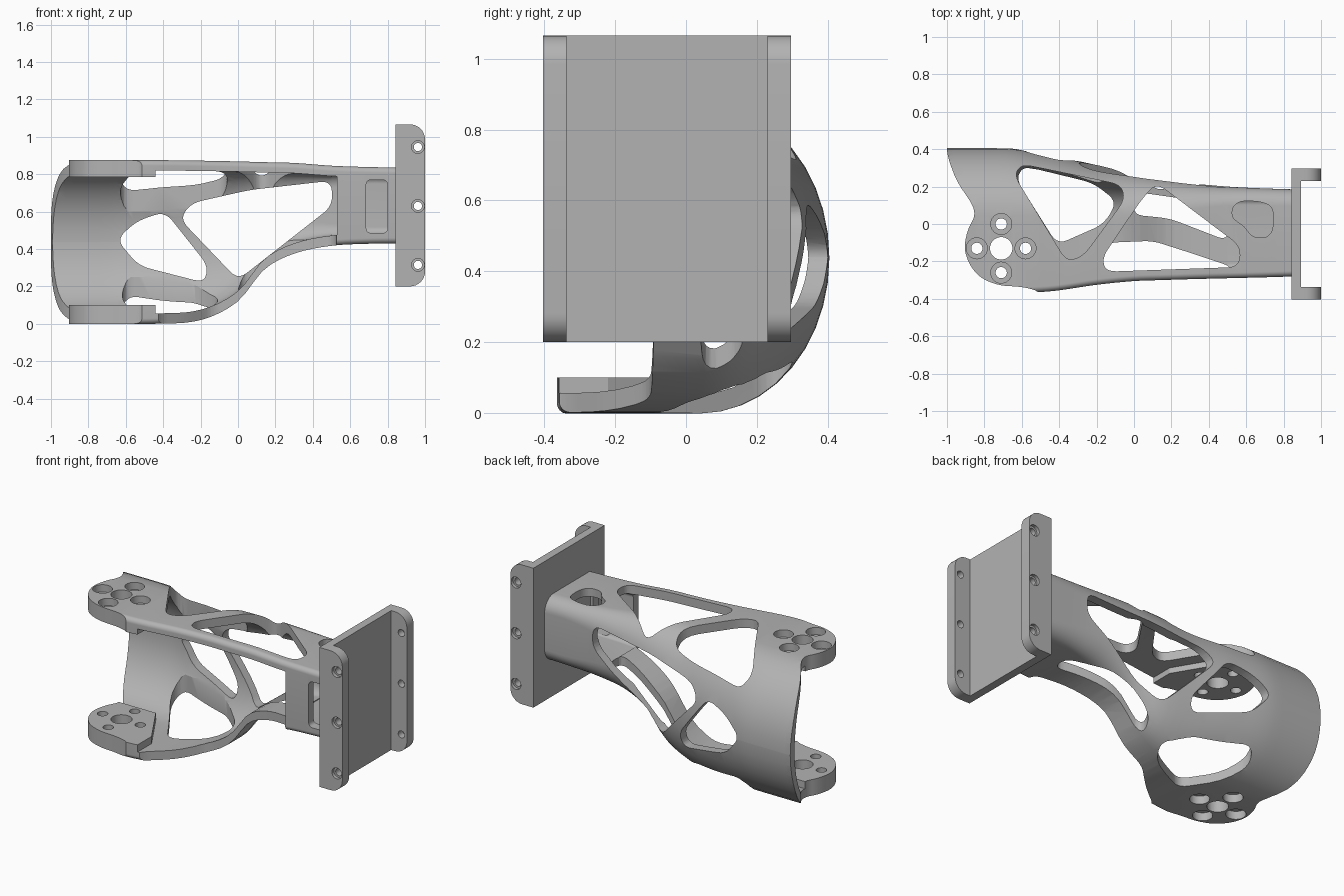
import bpy, bmesh, math
from mathutils import Vector

old = bpy.data.objects.get("Cube")
if old:
    bpy.data.objects.remove(old, do_unlink=True)

grey = bpy.data.materials.new("satin grey")
grey.use_nodes = True
grey.diffuse_color = (0.45, 0.45, 0.45, 1)
grey.node_tree.nodes["Principled BSDF"].inputs["Base Color"].default_value = grey.diffuse_color


def skin(name, rings):
    """Solid skinned over a list of equal point rings, closed at both ends."""
    bm = bmesh.new()
    loops = [[bm.verts.new(p) for p in ring] for ring in rings]
    n = len(loops[0])
    for a, b in zip(loops, loops[1:]):
        for i in range(n):
            j = (i + 1) % n
            bm.faces.new((a[i], a[j], b[j], b[i]))
    bm.faces.new(loops[0])
    bm.faces.new(loops[-1])
    bmesh.ops.recalc_face_normals(bm, faces=bm.faces)
    bmesh.ops.triangulate(bm, faces=[f for f in bm.faces if len(f.verts) == 4])
    mesh = bpy.data.meshes.new(name)
    bm.to_mesh(mesh)
    bm.free()
    mesh.materials.append(grey)
    obj = bpy.data.objects.new(name, mesh)
    bpy.context.collection.objects.link(obj)
    return obj


def fillet(points, r):
    """Round every corner of a polygon."""
    out, n = [], len(points)
    for i in range(n):
        p, a, b = (Vector(points[k % n]) for k in (i, i - 1, i + 1))
        s = p + (a - p).normalized() * min(r, (a - p).length * 0.45)
        e = p + (b - p).normalized() * min(r, (b - p).length * 0.45)
        for k in range(6):
            t = k / 5
            out.append(s * (1 - t) ** 2 + p * 2 * t * (1 - t) + e * t * t)
    return out


def prism(name, points, axis, lo, hi, r=0):
    pts = fillet(points, r) if r else points
    if axis == "z":
        return skin(name, [[(a, b, h) for a, b in pts] for h in (lo, hi)])
    return skin(name, [[(a, h, b) for a, b in pts] for h in (lo, hi)])


def disc(u, v, r, axis, lo, hi):
    ring = [(u + r * math.cos(k * math.tau / 32), v + r * math.sin(k * math.tau / 32))
            for k in range(32)]
    return prism("hole_cutter", ring, axis, lo, hi)


def combine(obj, tool, mode="DIFFERENCE"):
    mod = obj.modifiers.new("combine", "BOOLEAN")
    mod.operation, mod.solver, mod.object = mode, "EXACT", tool
    bpy.context.view_layer.update()
    bpy.context.view_layer.objects.active = obj
    bpy.ops.object.modifier_apply(modifier=mod.name)
    bpy.data.objects.remove(tool, do_unlink=True)


# Stations along the arm: x, bottom, top, front, back, back corner radii in y and z
KEYS = [
    (-1.2, 0, .875, -.37, .405, .36, .437),
    (-.7, 0, .875, -.37, .405, .36, .437),
    (-.45, 0, .875, -.36, .37, .33, .43),
    (-.2, .02, .872, -.325, .315, .28, .4),
    (0, .12, .868, -.305, .275, .22, .3),
    (.14, .29, .864, -.3, .245, .17, .22),
    (.3, .375, .86, -.295, .22, .14, .17),
    (.5, .417, .845, -.29, .2, .1, .12),
    (.7, .428, .838, -.285, .19, .09, .09),
    (.86, .43, .835, -.28, .185, .09, .09),
]


def station(x):
    """Smoothly interpolated section values at x."""
    i = max(k for k in range(len(KEYS) - 1) if KEYS[k][0] <= x + 1e-6)
    p, q = KEYS[i], KEYS[i + 1]
    before, after = KEYS[max(i - 1, 0)], KEYS[min(i + 2, len(KEYS) - 1)]
    h = q[0] - p[0]
    t = (x - p[0]) / h
    vals = []
    for c in range(1, 7):
        m0 = (q[c] - before[c]) / (q[0] - before[0]) * h
        m1 = (after[c] - p[c]) / (after[0] - p[0]) * h
        if i == 0:
            m1 = 0
        elif i == 1:
            m0 = 0
        vals.append((2*t**3 - 3*t*t + 1) * p[c] + (t**3 - 2*t*t + t) * m0
                    + (3*t*t - 2*t**3) * q[c] + (t**3 - t*t) * m1)
    return vals


def arm(name, x0, x1, wall=0, front=None):
    """Arm volume, inset by the wall, with a flat front and a round back."""
    rings, steps = [], max(4, int((x1 - x0) / 0.045))
    for s in range(steps + 1):
        x = x0 + (x1 - x0) * s / steps
        lo, hi, f, b, ry, rz = station(x)
        lo, hi, b = lo + wall, hi - wall, b - wall
        f = f + wall if front is None else front
        ry, rz = max(ry - wall, .02), min(max(rz - wall, .02), (hi - lo) / 2 - .001)
        fr = .03
        ring = []
        for cy, cz, ay, az, start in ((b - ry, hi - rz, ry, rz, 0), (f + fr, hi - fr, fr, fr, 1),
                                      (f + fr, lo + fr, fr, fr, 2), (b - ry, lo + rz, ry, rz, 3)):
            for k in range(11):
                a = (start + k / 10) * math.pi / 2
                ring.append((x, cy + ay * math.cos(a), cz + az * math.sin(a)))
        rings.append(ring)
    return skin(name, rings)


# Arm shell: open cavity, keeping thick pads at the fork ears, then a closed hollow neck
body = arm("arm_shell", -1.05, .855)
cavity = arm("cavity_cutter", -1.15, .53, .055, -1)
PAD = [(-1.3, -1.3), (-.44, -1.3), (-.44, -.22), (-.6, .05), (-1.3, .05)]
for lo, hi in ((-.2, .1), (.785, 1.1)):
    combine(cavity, prism("pad_keeper", PAD, "z", lo, hi))
combine(body, cavity)
combine(body, arm("neck_cutter", .5, .82, .05))

# Fork end outline, including the rounded ears
END = [(-1.3, .45), (-1, .45), (-1, .37), (-.95, .23), (-.86, .1), (-.85, .04), (-.89, -.03),
       (-.91, -.13), (-.88, -.22), (-.82, -.29), (-.72, -.33), (-.6, -.335), (-.5, -.36),
       (-.45, -.5), (-1.3, -.5)]
combine(body, prism("end_cutter", END, "z", -.3, 1.3, .06))

# Lower front edge sweeps back into a narrow rail
RAIL = [(-.5, -.5), (-.42, -.34), (-.28, -.23), (-.14, -.1), (.1, -.09), (.35, -.17),
        (.527, -.23), (.527, -.5)]
combine(body, prism("rail_cutter", RAIL, "z", -.2, .65, .05))

# Triangular lightening windows in the top, bottom and back walls
TOP_A = [(-.64, .26), (-.6, .32), (-.07, .21), (-.05, .13), (-.27, -.17), (-.36, -.2)]
TOP_B = [(.04, .13), (.12, .22), (.57, -.12), (.56, -.23), (-.15, -.255), (-.17, -.18)]
TOP_C = [(.525, .09), (.57, .125), (.68, .12), (.745, .09), (.745, -.03), (.71, -.075),
         (.63, -.07), (.59, -.01), (.525, .03)]
LOW_A = [(-.63, .24), (-.59, .31), (-.22, .22), (-.09, .12), (-.16, 0), (-.41, -.11)]
LOW_B = [(-.01, .05), (.19, .03), (.5, -.09), (.51, .02), (.3, .13), (.02, .17)]
for pts, lo, hi in ((TOP_A, .6, 1.2), (TOP_B, .65, 1.2), (TOP_C, .65, 1.2),
                    (LOW_A, -.2, .25), (LOW_B, -.2, .5)):
    combine(body, prism("window_cutter", pts, "z", lo, hi, .06))
BACK_A = [(-.65, .45), (-.54, .55), (-.39, .6), (-.16, .31), (-.18, .22), (-.53, .31)]
BACK_B = [(-.31, .56), (-.25, .645), (.06, .715), (.5, .765), (.505, .63), (0, .235)]
for pts in (BACK_A, BACK_B):
    combine(body, prism("window_cutter", pts, "y", .06, .7, .06))
SLOT = [(.685, .485), (.8, .485), (.8, .77), (.685, .77)]
combine(body, prism("slot_cutter", SLOT, "y", -.5, -.15, .03))

# Bolt pattern through both ears, counterbored from outside
EAR = (-.71, -.13)
combine(body, disc(*EAR, .06, "z", -.2, 1.2))
for k in range(4):
    u = EAR[0] + .13 * math.cos(k * math.pi / 2)
    v = EAR[1] + .13 * math.sin(k * math.pi / 2)
    combine(body, disc(u, v, .03, "z", -.2, 1.2))
    combine(body, disc(u, v, .056, "z", .83, 1.2))
    combine(body, disc(u, v, .056, "z", -.2, .05))

# Mounting plate
plate = prism("mounting_plate", [(.842, .2), (.892, .2), (.892, 1.066), (.842, 1.066)],
              "y", -.36, .25)

# Side lips with rounded outer corners and countersunk screw holes
corner = []
for cz, start in ((.28, -90), (.986, 0)):
    for k in range(9):
        a = math.radians(start + k * 90 / 8)
        corner.append((.92 + .08 * math.cos(a), cz + .08 * math.sin(a)))
LIP = [(.842, 1.066), (.842, .2)] + corner
parts = [body, plate]
for name, lo, hi, out in (("right_lip", -.404, -.338, -1), ("left_lip", .23, .296, 1)):
    lip = prism(name, LIP, "y", lo, hi)
    face = hi if out > 0 else lo
    for z in (.315, .63, .945):
        combine(lip, disc(.962, z, .022, "y", lo - .1, hi + .1))
        combine(lip, disc(.962, z, .034, "y", *sorted((face - out * .02, face + out * .1))))
    parts.append(lip)

# Smooth shading with crisp edges
bpy.ops.object.select_all(action="DESELECT")
for obj in parts:
    obj.select_set(True)
bpy.context.view_layer.objects.active = body
bpy.ops.object.shade_smooth_by_angle(angle=math.radians(30))
